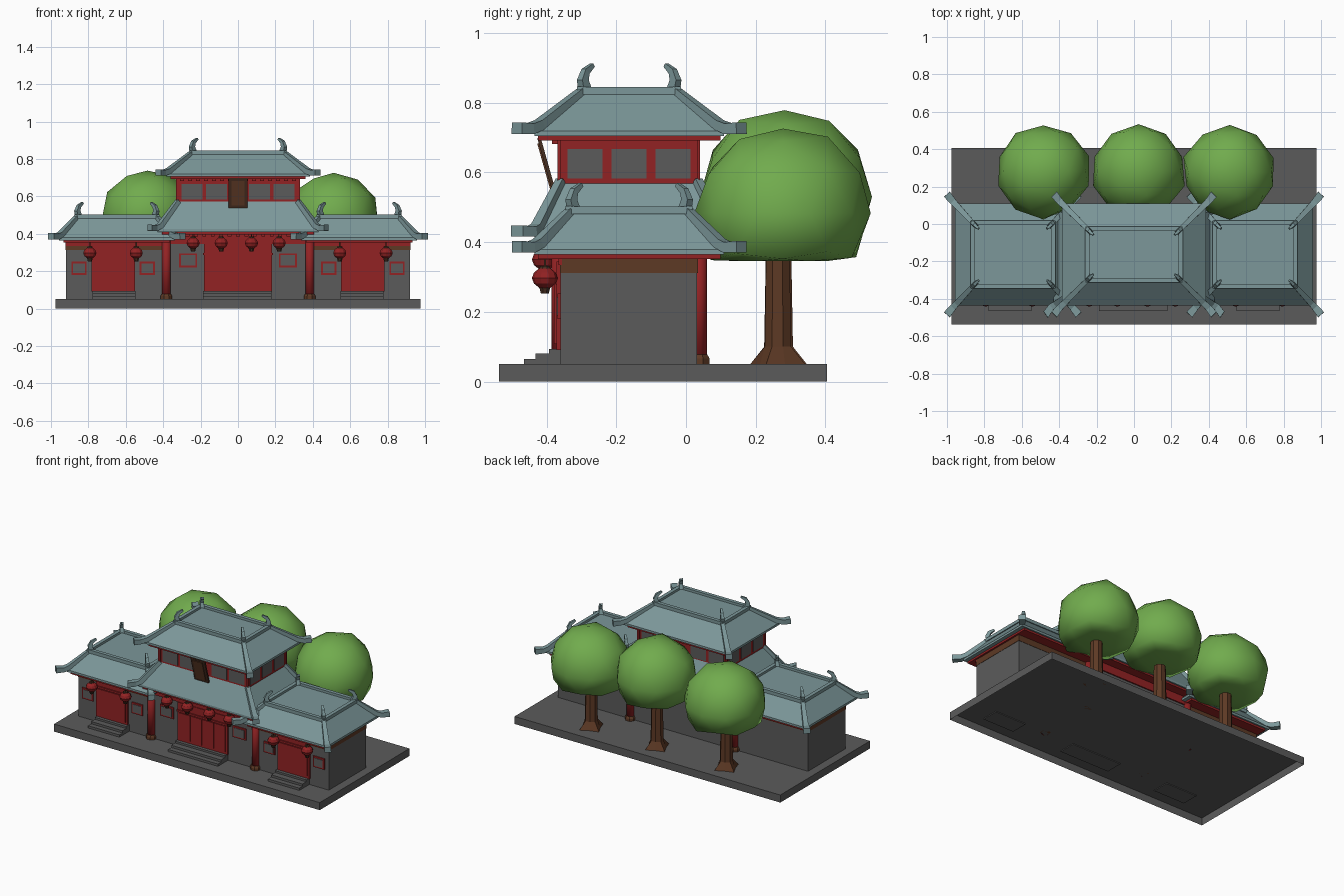
import bpy, bmesh, math, random
from mathutils import Vector

if "Cube" in bpy.data.objects:
    bpy.data.objects.remove(bpy.data.objects["Cube"])

random.seed(4)
CY = -0.163                       # depth centre of the buildings


def material(name, rgb):
    m = bpy.data.materials.new(name)
    m.diffuse_color = (*rgb, 1)
    m.use_nodes = True
    m.node_tree.nodes["Principled BSDF"].inputs["Base Color"].default_value = m.diffuse_color
    return m


TEAL = material("teal roof tile", (0.20, 0.31, 0.32))
RED = material("red lacquer", (0.29, 0.016, 0.017))
GREY = material("grey stone", (0.105, 0.105, 0.105))
BROWN = material("brown wood", (0.11, 0.041, 0.018))
DARK = material("dark wood", (0.06, 0.026, 0.014))
GREEN = material("leaf green", (0.165, 0.41, 0.075))


def finish(name, bm, mat, smooth=False):
    bmesh.ops.recalc_face_normals(bm, faces=bm.faces)
    me = bpy.data.meshes.new(name)
    bm.to_mesh(me)
    bm.free()
    me.materials.append(mat)
    for p in me.polygons:
        p.use_smooth = smooth
    ob = bpy.data.objects.new(name, me)
    bpy.context.collection.objects.link(ob)
    return ob


def loft(name, rings, mat, caps=(True, True), smooth=False):
    """Skin a list of closed rings of points."""
    bm = bmesh.new()
    vs = [[bm.verts.new(p) for p in r] for r in rings]
    n = len(vs[0])
    for a, b in zip(vs, vs[1:]):
        for i in range(n):
            bm.faces.new((a[i], a[(i + 1) % n], b[(i + 1) % n], b[i]))
    if caps[0]:
        bm.faces.new(vs[0][::-1])
    if caps[1]:
        bm.faces.new(vs[-1])
    return finish(name, bm, mat, smooth)


def rect(cx, cy, hx, hy, z):
    return [(cx - hx, cy - hy, z), (cx + hx, cy - hy, z), (cx + hx, cy + hy, z), (cx - hx, cy + hy, z)]


def box(name, x0, x1, y0, y1, z0, z1, mat, caps=(True, True)):
    c = ((x0 + x1) / 2, (y0 + y1) / 2, abs(x1 - x0) / 2, (y1 - y0) / 2)
    return loft(name, [rect(*c, z0), rect(*c, z1)], mat, caps)


def lathe(name, x, y, profile, n, mat, smooth=False):
    """Round part from (radius, z) pairs."""
    return loft(name, [[(x + r * math.cos(math.tau * (i + .5) / n), y + r * math.sin(math.tau * (i + .5) / n), z)
                        for i in range(n)] for r, z in profile], mat, smooth=smooth)


def sweep(name, pts, widths, heights, diag, mat):
    """Rectangular bar along a path lying in the vertical plane of diag."""
    side = Vector((-diag[1], diag[0], 0)).normalized()
    pts = [Vector(p) for p in pts]
    rings = []
    for i, p in enumerate(pts):
        t = (pts[min(i + 1, len(pts) - 1)] - pts[max(i - 1, 0)]).normalized()
        u, s = side.cross(t) * heights[i] / 2, side * widths[i] / 2
        rings.append([p - s - u, p + s - u, p + s + u, p - s + u])
    return loft(name, rings, mat)


def roof(name, cx, hx, hy, tx, ty, z0, z1, topped=True):
    """Hipped roof with red soffit, corner ridges, and a flat top with horns."""
    box(name + "_soffit", cx - hx + .025, cx + hx - .025, CY - hy + .01, CY + hy - .01, z0 - .013, z0 + .002, RED)
    loft(name, [rect(cx, CY, hx, hy, z0), rect(cx, CY, hx, hy, z0 + .014), rect(cx, CY, tx, ty, z1)], TEAL)
    for sx in (-1, 1):
        for sy in (-1, 1):
            d = Vector((sx * (hx - tx), sy * (hy - ty), 0))
            top = Vector((cx + sx * tx, CY + sy * ty, z1))
            eave = Vector((cx + sx * hx, CY + sy * hy, z0 + .02))
            tip = eave + Vector((sx * .042, sy * .05, .002))
            sweep(name + "_hip_ridge", [top, eave - d * .12 + Vector((0, 0, .012)), eave + d * .1, tip],
                  [.024, .032, .036, .042], [.024, .028, .03, .034], d, TEAL)
            if topped:
                # inward-hooked horn on each top corner
                q = top - Vector((sx * .012, sy * .012, 0))
                o = Vector((sx, sy, 0))
                sweep(name + "_horn", [q, q + o * .008 + Vector((0, 0, .035)),
                                       q + Vector((0, 0, .06)), q - o * .02 + Vector((0, 0, .078))],
                      [.026, .022, .018, .012], [.032, .026, .02, .012], o, TEAL)
    if topped:
        # raised border around the flat top
        for s in (-1, 1):
            box(name + "_top_ridge", cx - tx - .008, cx + tx + .008, CY + s * ty - .012, CY + s * ty + .012,
                z1 - .006, z1 + .016, TEAL)
            box(name + "_top_ridge", cx + s * tx - .012, cx + s * tx + .012, CY - ty - .008, CY + ty + .008,
                z1 - .006, z1 + .015, TEAL)


def framed_window(x, z0, z1, w, y):
    box("window_frame", x - w / 2, x + w / 2, y - .008, y, z0, z1, RED)
    box("window_pane", x - w / 2 + .01, x + w / 2 - .01, y - .011, y - .006, z0 + .01, z1 - .01, GREY)


def door(cx, hw, z1, y, panels):
    box("door_frame", cx - hw, cx + hw, y - .012, y, .09, z1, RED)
    w = (2 * hw - .02) / panels
    for i in range(panels):
        x = cx - hw + .01 + w * i
        box("door_panel", x + .003, x + w - .003, y - .018, y - .01, .108, z1 - .065, RED)
    box("door_lintel", cx - hw - .004, cx + hw + .004, y - .02, y - .008, z1 - .06, z1 - .048, RED)


def steps(cx, hw):
    for i, (y, z) in enumerate([(-.465, .065), (-.432, .08), (-.393, .093)]):
        box("step", cx - hw, cx + hw, y, -.35, .045, z, GREY)


def lantern(x, z):
    y = -.405
    lathe("lantern_body", x, y, [(.016, z - .028), (.031, z - .016), (.037, z), (.031, z + .016), (.016, z + .028)], 10, RED)
    lathe("lantern_cap", x, y, [(.017, z + .026), (.014, z + .035)], 8, DARK)
    lathe("lantern_tassel", x, y, [(.012, z - .045), (.017, z - .026)], 8, DARK)
    lathe("lantern_cord", x, y, [(.004, z + .03), (.004, z + .06)], 4, DARK)


# plinth, open underneath
box("plinth", -.977, .977, -.537, .405, 0, .05, GREY, caps=(False, True))

# central hall, ground floor
box("hall_wall", -.39, .39, -.36, .032, .05, .40, GREY)
box("hall_beam", -.395, .395, -.368, .04, .345, .40, RED)
door(0, .183, .345, -.36, 4)
steps(-.005, .183)
for s in (-1, 1):
    framed_window(s * .267, .22, .295, .097, -.36)
    for y in (-.362, .036):
        lathe("pillar", s * .383, y, [(.024, .05), (.024, .40)], 10, RED, True)
        lathe("pillar_base", s * .383, y, [(.034, .05), (.034, .066), (.027, .078)], 8, BROWN)
roof("lower_roof", 0, .43, .272, .32, .195, .41, .575, topped=False)

# upper storey with windows on every side
box("upper_wall", -.325, .325, -.36, .032, .54, .70, RED)
for x in (-.245, -.115, .115, .245):
    for y in (-.364, .028):
        box("upper_window", x - .056, x + .056, y, y + .008, .582, .667, GREY)
for s in (-1, 1):
    for y in (-.29, -.163, -.037):
        box("upper_side_window", s * .321, s * .329, y - .05, y + .05, .582, .667, GREY)
    for y in (-.364, .036):
        box("upper_corner_post", s * .316, s * .331, y - .004, y + .004, .54, .70, RED)
roof("upper_roof", 0, .385, .272, .25, .137, .705, .83)

# rafter ends under the eaves
for z, n, h, y in ((.392, 17, .36, -.40), (.688, 15, .3, -.385)):
    for i in range(n):
        x = -h + 2 * h * i / (n - 1)
        box("rafter_end", x - .01, x + .01, y, y + .04, z - .006, z + .01, RED)

# leaning blank plaque
lean = Vector((0, .045, -.16)).normalized()
up = Vector((0, -.422, .70))
for nm, w, a, b, off, mat in (("plaque_frame", .052, 0, .168, 0, DARK), ("plaque_panel", .034, .016, .152, -.004, BROWN)):
    o = Vector((0, off, off * .3))
    sweep(nm, [up + lean * a + o, up + lean * b + o], [w * 2] * 2, [.01] * 2, (0, 1, 0), mat)

# side wings, mirrored
for s in (-1, 1):
    cx = s * .668
    box("wing_wall", s * .38, s * .92, -.36, .032, .05, .36, GREY)
    box("wing_top_band", s * .385, s * .922, -.362, .034, .312, .358, BROWN)
    box("wing_front_beam", s * .40, s * .923, -.366, -.355, .335, .36, RED)
    door(cx, .116, .345, -.36, 1)
    steps(s * .662, .115)
    for k in (-1, 1):
        framed_window(cx + k * .182, .18, .252, .082, -.36)
        lantern(cx + k * .124, .297)
    roof("wing_roof", s * .648, .31, .272, .215, .17, .365, .487)

for x in (-.24, -.09, .072, .22):
    lantern(x, .35)

# trees behind the buildings
for x, y, z, r in ((-.485, .283, .49, .25), (.025, .283, .53, .25), (.512, .278, .483, .25)):
    star = [[(x + k * math.cos(math.tau * i / 8 + .39), y - .015 + k * math.sin(math.tau * i / 8 + .39), h)
             for i in range(8) for k in [a if i % 2 else b]]
            for a, b, h in ((.085, .055, .05), (.042, .04, .10), (.037, .036, .36))]
    loft("tree_trunk", star, BROWN)
    bm = bmesh.new()
    bmesh.ops.create_icosphere(bm, subdivisions=2, radius=r)
    for v in bm.verts:
        v.co *= random.uniform(.97, 1.04)
        if v.co.z < -.8 * r:                 # hollow underside
            v.co.z = -.55 * r
        v.co += Vector((x, y, z))
    finish("tree_crown", bm, GREEN, True)
